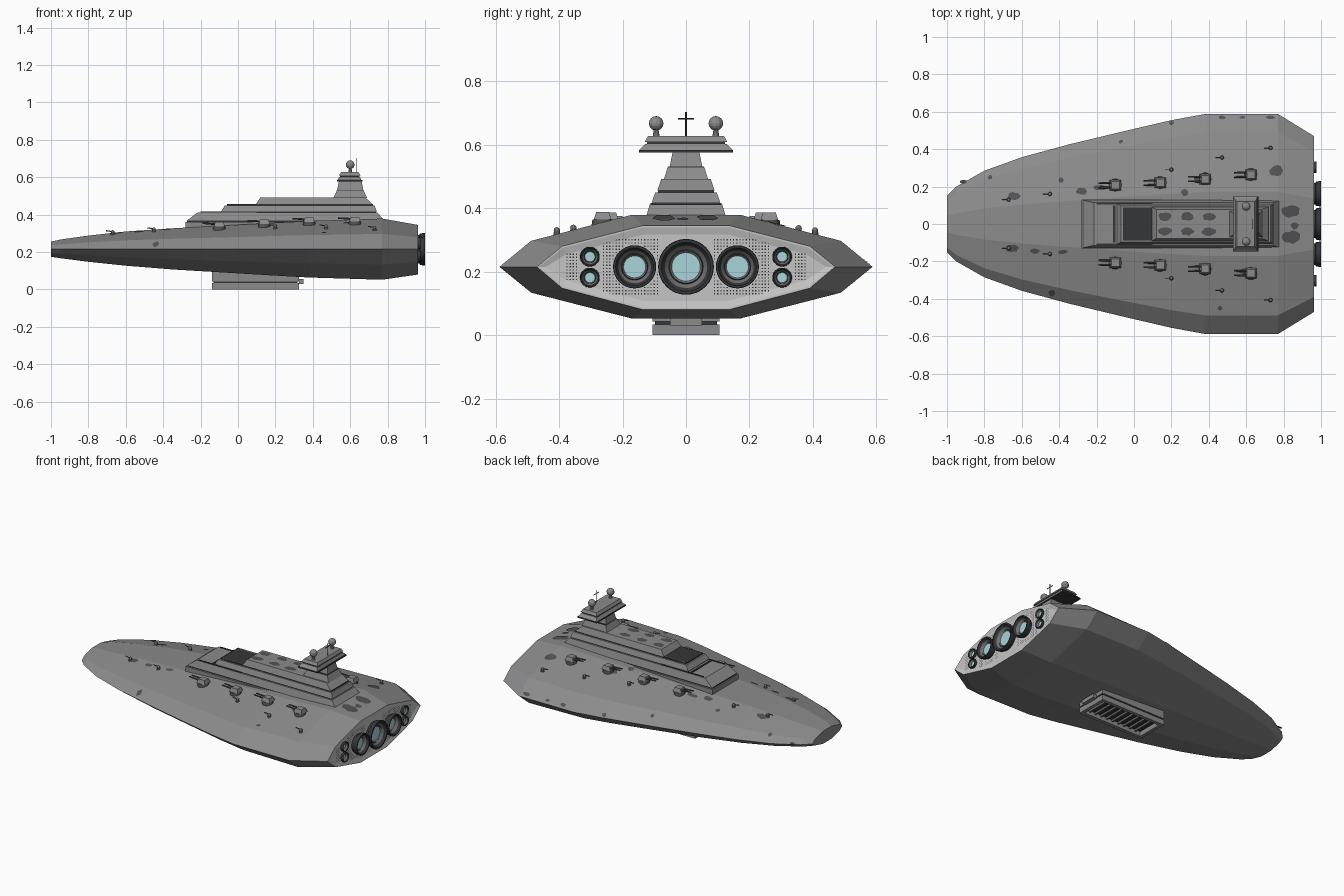
import bpy, bmesh, math, random
from mathutils import Vector, Matrix
from mathutils.bvhtree import BVHTree

if "Cube" in bpy.data.objects:
    bpy.data.objects.remove(bpy.data.objects["Cube"])

random.seed(4)


def mat(name, r, g, b):
    m = bpy.data.materials.new(name)
    m.diffuse_color = (r, g, b, 1)
    m.use_nodes = True
    m.node_tree.nodes["Principled BSDF"].inputs["Base Color"].default_value = m.diffuse_color
    return m


HULL = mat("hull grey", 0.26, 0.26, 0.265)
PLATE = mat("pale stern grey", 0.56, 0.56, 0.56)
PATCH = mat("worn dark grey", 0.085, 0.085, 0.09)
DARK = mat("nozzle charcoal", 0.035, 0.037, 0.04)
GLOW = mat("engine pale cyan", 0.40, 0.66, 0.70)
MID = mat("trim grey", 0.16, 0.16, 0.165)


def finish(bm, name, mats, smooth=False):
    bmesh.ops.recalc_face_normals(bm, faces=bm.faces)
    me = bpy.data.meshes.new(name)
    bm.to_mesh(me)
    bm.free()
    for m in mats:
        me.materials.append(m)
    ob = bpy.data.objects.new(name, me)
    bpy.context.collection.objects.link(ob)
    if smooth:
        bpy.context.view_layer.objects.active = ob
        ob.select_set(True)
        bpy.ops.object.shade_smooth_by_angle(angle=math.radians(35))
        ob.select_set(False)
    return ob


def skin(bm, rings, mi=0, caps=True):
    """Join equal-length closed rings of points with quads."""
    vs = [[bm.verts.new(p) for p in r] for r in rings]
    n = len(vs[0])
    fs = [bm.faces.new((a[i], a[(i + 1) % n], b[(i + 1) % n], b[i]))
          for a, b in zip(vs, vs[1:]) for i in range(n)]
    if caps:
        fs += [bm.faces.new(vs[0][::-1]), bm.faces.new(vs[-1])]
    for f in fs:
        f.material_index = mi
    return fs


def frustum(bm, lo, hi, mi=0, cy=0):
    """lo, hi = (x0, x1, half width, z)"""
    skin(bm, [[(x0, cy - w, z), (x1, cy - w, z), (x1, cy + w, z), (x0, cy + w, z)]
              for x0, x1, w, z in (lo, hi)], mi)


def box(bm, x0, x1, y0, y1, z0, z1, mi=0):
    w, c = (y1 - y0) / 2, (y1 + y0) / 2
    frustum(bm, (x0, x1, w, z0), (x0, x1, w, z1), mi, c)


def rod(bm, p, q, r, n=8, r2=None, mi=0):
    p, q = Vector(p), Vector(q)
    rot = (q - p).to_track_quat('Z', 'Y').to_matrix().to_4x4()
    res = bmesh.ops.create_cone(bm, cap_ends=True, segments=n, radius1=r, radius2=r2 or r,
                                depth=(q - p).length, matrix=Matrix.Translation((p + q) / 2) @ rot)
    for f in {f for v in res['verts'] for f in v.link_faces}:
        f.material_index = mi


def ball(bm, c, r, u=16, v=10):
    bmesh.ops.create_uvsphere(bm, u_segments=u, v_segments=v, radius=r, matrix=Matrix.Translation(c))


# Hull: ten-sided sections (x, half width, top, bottom)
KEEL = 0.215
stations = [(-1, .15, .255, .175), (-.95, .20, .267, .167), (-.8, .285, .288, .148),
            (-.6, .357, .31, .127), (-.35, .425, .327, .107), (-.05, .497, .343, .089),
            (.2, .555, .357, .074), (.38, .588, .366, .064), (.77, .588, .379, .052),
            (.963, .47, .345, .08)]


def section(x, w, t, b):
    half = [(.29, t), (.83, (t + KEEL) / 2), (1, KEEL), (.83, (b + KEEL) / 2), (.29, b)]
    return [(x, w * f, z) for f, z in half] + [(x, -w * f, z) for f, z in half[::-1]]


bm = bmesh.new()
fs = skin(bm, [section(*s) for s in stations])
bmesh.ops.recalc_face_normals(bm, faces=bm.faces)
stern = fs[-1]
stern.material_index = 1
bmesh.ops.inset_region(bm, faces=[stern], thickness=.006, depth=0)
bmesh.ops.inset_region(bm, faces=[stern], thickness=.022, depth=-.006)
hull_tree = BVHTree.FromBMesh(bm)
finish(bm, "hull", [HULL, PLATE])


def deck(x, y):
    hit = hull_tree.ray_cast(Vector((x, y, 2)), Vector((0, 0, -1)))[0]
    return hit.z if hit else KEEL


# Engines: (y, z, radius, rear x)
engines = [(0, .215, .088, 1.0)]
for s in (1, -1):
    engines += [(s * .162, .215, .068, 1.0), (s * .303, .247, .031, .976), (s * .303, .181, .031, .976)]
bm = bmesh.new()
for y, z, r, xe in engines:
    L = xe - .95
    prof = [(.95, .84, 0), (.95 + L * .4, .86, 0), (.95 + L * .45, .95, 0), (xe - .004, 1, 0),
            (xe, .98, 0), (xe, .88, 0), (xe - L * .3, .76, 1), (xe - L * .5, .62, 0),
            (xe - L * .45, .58, 1), (xe - L * .55, .51, 1)]
    n = 32
    rings = [[(x, y + r * f * math.cos(a * math.tau / n), z + r * f * math.sin(a * math.tau / n))
              for a in range(n)] for x, f, _ in prof]
    fs = skin(bm, rings)
    for k in range(len(prof) - 1):
        for f in fs[k * n:(k + 1) * n]:
            f.material_index = prof[k][2]
    fs[-1].material_index = 2
finish(bm, "engine_nozzles", [DARK, MID, GLOW], True)

# Stern vents: small dark dots around the nozzles
bm = bmesh.new()
for s in (1, -1):
    for y0, y1, z0, z1 in ((.09, .26, .13, .305), (.345, .375, .175, .26)):
        for i in range(int((y1 - y0) / .01) + 1):
            for j in range(int((z1 - z0) / .01) + 1):
                y, z = s * (y0 + i * .01), z0 + j * .01
                if all(math.hypot(y - e[0], z - e[1]) > e[2] + .004 for e in engines):
                    d = .002
                    f = bm.faces.new([bm.verts.new((.9585, y + a * d, z + b * d))
                                      for a, b in ((-1, -1), (1, -1), (1, 1), (-1, 1))])
finish(bm, "stern_vents", [DARK])

# Superstructure: stepped tiers with dark seams
bm = bmesh.new()
for lo, hi, mi in [
        ((-.28, .785, .132, .30), (-.28, .785, .132, .362), 0),
        ((-.272, .78, .121, .362), (-.272, .78, .121, .369), 1),
        ((-.272, .782, .127, .369), (-.215, .745, .114, .412), 0),
        ((-.085, .738, .105, .412), (-.085, .738, .105, .418), 1),
        ((-.09, .742, .108, .418), (-.07, .73, .097, .449), 0),
        ((-.06, .722, .088, .449), (-.06, .722, .088, .456), 1),
        ((.095, .72, .09, .456), (.12, .68, .078, .492), 0)]:
    frustum(bm, lo, hi, mi)
for s in (1, -1):  # dark walkways and raised rails along the lower tier
    box(bm, -.2, .1, s * .1075 - .004, s * .1075 + .004, .412, .416, 1)
    box(bm, -.05, .09, s * .083 - .005, s * .083 + .005, .449, .456, 0)
box(bm, -.112, -.1, -.1, .1, .412, .416, 1)
finish(bm, "superstructure", [HULL, DARK])

# Command tower and bridge
bm = bmesh.new()
for lo, hi, mi in [
        ((.51, .69, .07, .49), (.528, .672, .058, .528), 0),
        ((.53, .672, .056, .528), (.53, .672, .056, .532), 1),
        ((.53, .67, .051, .532), (.54, .66, .041, .582), 0),
        ((.528, .665, .148, .576), (.528, .665, .148, .584), 1),
        ((.53, .66, .146, .584), (.542, .652, .128, .602), 0),
        ((.545, .65, .123, .602), (.545, .65, .123, .609), 1),
        ((.54, .655, .13, .609), (.55, .645, .12, .627), 0)]:
    frustum(bm, lo, hi, mi)
finish(bm, "bridge_tower", [HULL, DARK])

# Sensor domes and mast
bm = bmesh.new()
for s in (1, -1):
    rod(bm, (.6, s * .094, .62), (.6, s * .094, .65), .012, 10, .007)
    ball(bm, (.6, s * .094, .667), .023, 12, 8)
finish(bm, "sensor_domes", [HULL])
bm = bmesh.new()
rod(bm, (.635, 0, .62), (.635, 0, .703), .0025, 6)
rod(bm, (.635, -.026, .682), (.635, .026, .682), .0025, 6)
finish(bm, "mast", [DARK])

# Main turrets and small guns
bm = bmesh.new()
small = bmesh.new()
for s in (1, -1):
    for x, y in ((-.1, .207), (.14, .22), (.38, .24), (.625, .263)):
        y *= s
        z = deck(x, y)
        rod(bm, (x, y, z - .015), (x, y, z + .012), .036, 16, .032, 1)
        frustum(bm, (x - .03, x + .03, .028, z + .012), (x - .02, x + .022, .02, z + .036), 0, y)
        for o in (-.012, .012):
            rod(bm, (x - .02, y + o, z + .025), (x - .09, y + o, z + .03), .0055, 8, .004, 1)
    for x, y in ((-.67, .13), (-.45, .16), (.2, .29), (.47, .355), (.73, .407)):
        y *= s
        z = deck(x, y)
        rod(small, (x, y, z - .01), (x, y, z + .01), .013, 10, .009)
        ball(small, (x, y, z + .013), .01, 10, 6)
        rod(small, (x, y, z + .015), (x - .035, y, z + .02), .003, 6)
finish(bm, "main_turrets", [HULL, PATCH])
finish(small, "small_guns", [MID])

# Worn patches: thin blobs draped on the hull (x, y, x radius, y radius)
bm = bmesh.new()


def blob(x, y, rx, ry, z=None):
    n = 14
    pts = [(x, y)]
    for i in range(n):
        a, k = i * math.tau / n, random.uniform(.8, 1.1)
        pts.append((x + rx * k * math.cos(a), y + ry * k * math.sin(a)))
    vs = [bm.verts.new((px, py, (z or deck(px, py)) + .003)) for px, py in pts]
    for i in range(n):
        bm.faces.new((vs[0], vs[i + 1], vs[(i + 1) % n + 1]))


for b in [(-.91, .225, .02, .012), (-.77, .25, .012, .012), (-.64, .15, .035, .02),
          (-.39, .235, .015, .015), (-.28, .175, .03, .02), (-.18, .195, .035, .015),
          (-.07, .44, .012, .01), (.2, .54, .015, .012), (.36, .235, .04, .025),
          (.27, .17, .02, .02), (.76, .285, .035, .03), (-.65, -.13, .035, .02),
          (-.53, -.145, .025, .015), (-.38, -.15, .025, .012), (-.44, -.37, .018, .018),
          (.46, -.45, .014, .012), (.6, -.255, .04, .02), (.47, .57, .02, .01),
          (.58, .57, .015, .008), (.73, .57, .025, .01), (.84, .07, .05, .035),
          (.84, -.07, .05, .035), (.86, -.01, .02, .02)]:
    blob(*b)
for s in (1, -1):
    for x in (.165, .285, .4):
        blob(x, s * .04, .038, .022, .492)
finish(bm, "worn_patches", [PATCH])

# Ventral hangar: frame, dark bay and slats
bm = bmesh.new()
X0, X1 = -.138, .325
for z0, z1, w, e in ((0, .034, .105, 0), (.034, .042, .098, .008), (.042, .1, .105, 0)):
    m = 1 if e else 0
    for s in (1, -1):
        box(bm, X0 + e, X1 - e, min(s * w, s * (w - .022)), max(s * w, s * (w - .022)), z0, z1, m)
    box(bm, X0 + e, X0 + .022, -w + .02, w - .02, z0, z1, m)
    box(bm, X1 - .022, X1 - e, -w + .02, w - .02, z0, z1, m)
box(bm, X0 + .02, X1 - .02, -.085, .085, .03, .09, 1)
for i in range(9):
    x = X0 + .06 + i * .043
    box(bm, x - .005, x + .005, -.085, .085, .018, .032, 2)
box(bm, X1, X1 + .025, -.05, .05, .03, .055)
finish(bm, "ventral_hangar", [HULL, DARK, MID])
